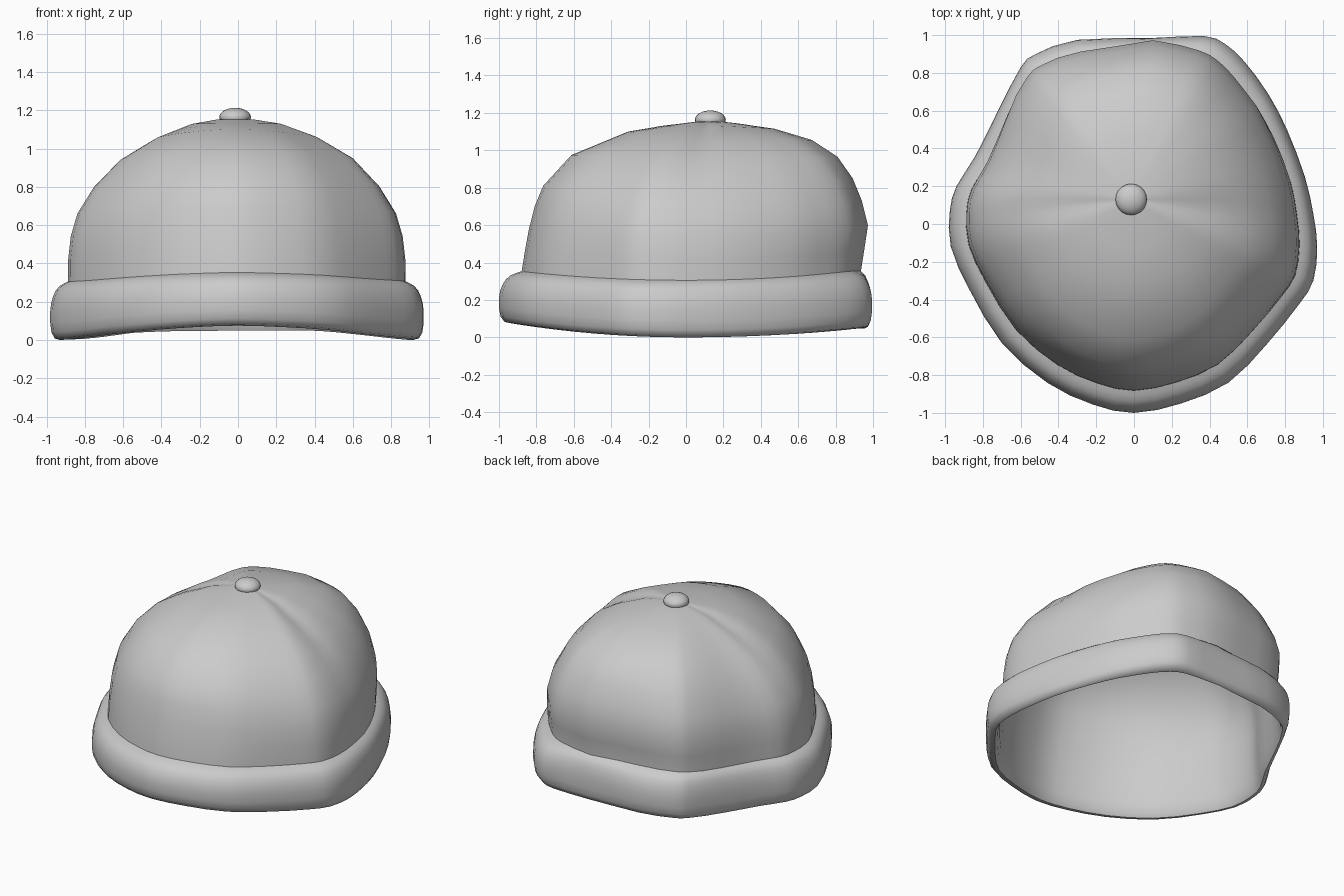
import bpy, bmesh, math

if "Cube" in bpy.data.objects:
    bpy.data.objects.remove(bpy.data.objects["Cube"])

# Outer rim outline seen from above (counter-clockwise from the front)
KEYS = [(0, -1), (.25, -.95), (.5, -.84), (.7, -.64), (.87, -.43), (.95, -.3),
        (.97, -.12), (.95, .05), (.905, .25), (.81, .5), (.71, .69), (.585, .86),
        (.48, .955), (.37, .995), (.1, .985), (-.3, .975), (-.52, .9), (-.6, .83),
        (-.72, .6), (-.84, .36), (-.94, .2), (-.975, .07), (-.97, -.12),
        (-.87, -.35), (-.7, -.63), (-.46, -.84), (-.22, -.955)]
APEX = (-.015, .13)

# Soften the outline with one midpoint per side
OUTLINE = []
for i, p in enumerate(KEYS):
    a, q, b = KEYS[i - 1], KEYS[(i + 1) % len(KEYS)], KEYS[(i + 2) % len(KEYS)]
    OUTLINE += [p, tuple((9 * (p[k] + q[k]) - a[k] - b[k]) / 16 for k in (0, 1))]


def crease(p):
    """Point where the crown meets the band; rounder than the rim at the back."""
    x, y = p
    k = .905 + (.045 * y if y > 0 else .025 * y)
    if y > .7:
        k -= .05 * min(1, abs(x - .1) / .3) * (y - .7) / .3
    # the back right corner is a little flatter
    k -= .035 * math.exp(-((math.atan2(y, x) - .85) / .35) ** 2)
    return x * k, y * k


def loft(name, rows, tip=None):
    """Skin a stack of equal closed rings; optionally close to a tip point."""
    bm = bmesh.new()
    rings = [[bm.verts.new(c) for c in row] for row in rows]
    n = len(rings[0])
    for a, b in zip(rings, rings[1:]):
        for i in range(n):
            j = (i + 1) % n
            bm.faces.new((a[i], a[j], b[j], b[i]))
    if tip:
        t = bm.verts.new(tip)
        for i in range(n):
            bm.faces.new((rings[-1][i], rings[-1][(i + 1) % n], t))
    for f in bm.faces:
        f.smooth = True
    me = bpy.data.meshes.new(name)
    bm.to_mesh(me)
    bm.free()
    ob = bpy.data.objects.new(name, me)
    bpy.context.collection.objects.link(ob)
    return ob


def band_row(t, z):
    """Ring of the band: t = 0 at the crease, 1 at the outer rim."""
    row = []
    for p in OUTLINE:
        cx, cy = crease(p)
        lift = (.075 - .09 * z if p[1] < 0 else .05) * p[1] ** 2
        row.append((cx + t * (p[0] - cx), cy + t * (p[1] - cy), z + lift))
    return row


# Rolled band: from the lip, round the outside and up to the crease
BAND = [(.45, 0), (.75, .008), (.93, .04), (1, .09), (1, .15), (.95, .19),
        (.85, .225), (.7, .257), (.5, .28), (.25, .295), (.01, .305)]
loft("rolled_band", [band_row(t, z) for t, z in BAND])

# Crown: (reach from apex, height) profiles for the sides, front and back
SIDE = [(1, .30), (1, .42), (.985, .54), (.945, .66), (.84, .81),
        (.69, .95), (.5, 1.055), (.28, 1.13), (.12, 1.152)]
FRONT = [(1, .345), (.98, .47), (.96, .58), (.93, .7), (.885, .81),
         (.735, .975), (.435, 1.1), (.26, 1.13), (.1, 1.15)]
BACK = [(1, .345), (1.025, .47), (1.05, .6), (1.01, .73), (.95, .85),
        (.85, .965), (.68, 1.055), (.43, 1.115), (.17, 1.145)]
# The inner wall starts at the lip and runs on into the crown
rows = [band_row(t, z) for t, z in [(.45, 0), (.28, .025), (.14, .09), (.04, .2)]]
for side, front, back in zip(SIDE, FRONT, BACK):
    row = []
    for p in OUTLINE:
        cx, cy = crease(p)
        dx, dy = cx - APEX[0], cy - APEX[1]
        w = math.sin(math.atan2(dy, dx)) ** 2
        end = front if dy < 0 else back
        s = side[0] * (1 - w) + end[0] * w
        z = side[1] * (1 - w) + end[1] * w
        # shallow sewn folds running out to both sides
        off = math.atan2(dy, abs(dx)) + .12
        fold = math.exp(-(off / .18) ** 2) * math.sin(math.pi * min(s, 1)) ** 2
        row.append((APEX[0] + s * dx, APEX[1] + s * dy, z - .025 * fold))
    rows.append(row)
loft("crown", rows, tip=(*APEX, 1.16))

# Top button
bpy.ops.mesh.primitive_uv_sphere_add(segments=20, ring_count=12, radius=1,
                                     location=(*APEX, 1.163))
button = bpy.context.object
button.name = "top_button"
button.scale = (.083, .083, .05)
bpy.ops.object.shade_smooth()
